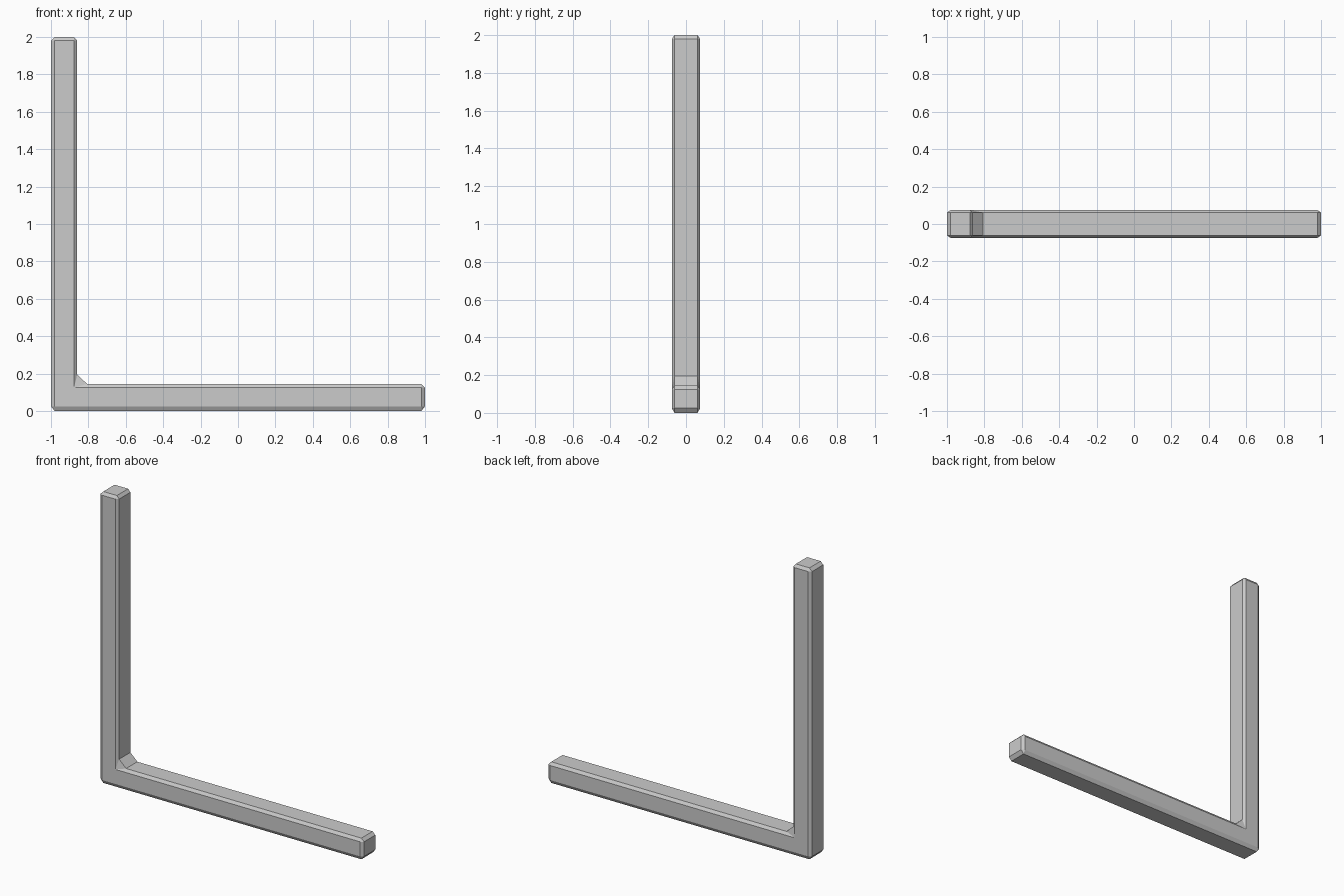
import bpy, bmesh

if "Cube" in bpy.data.objects:
    bpy.data.objects.remove(bpy.data.objects["Cube"])

# Flat L face outline (x, z) on front and back
face = [(-.98, .025), (.98, .025), (.98, .125), (-.81, .125),
        (-.877, .125), (-.877, .195), (-.877, 1.98), (-.98, 1.98)]
# Outer rim outline (x, z), each paired with its nearest face point
rim = [(-1, .025), (-.98, 0), (.98, 0), (1, .025), (1, .125), (.98, .145),
       (-.807, .145), (-.86, .195), (-.86, 1.98), (-.877, 2), (-.98, 2), (-1, 1.98)]
pair = [0, 0, 1, 1, 2, 2, 3, 5, 6, 6, 7, 7]
CORNER = 4          # inside corner of the L
Y_FACE, Y_RIM = .075, .061

bm = bmesh.new()
rims = []
for side in (-1, 1):
    f = [bm.verts.new((x, side * Y_FACE, z)) for x, z in face]
    r = [bm.verts.new((x, side * Y_RIM, z)) for x, z in rim]
    rims.append(r)
    bm.faces.new(f)
    # Chamfer strip, with a triangular gusset at the inside corner
    for i in range(len(r)):
        j = (i + 1) % len(r)
        a, b = f[pair[i]], f[pair[j]]
        if i == 6:
            c = f[CORNER]
            for tri in ((a, c, r[i]), (c, r[j], r[i]), (c, b, r[j])):
                bm.faces.new(tri)
        elif a is b:
            bm.faces.new((a, r[i], r[j]))
        else:
            bm.faces.new((a, r[i], r[j], b))

# Side walls around the L
front, back = rims
for i in range(len(front)):
    j = (i + 1) % len(front)
    bm.faces.new((front[i], back[i], back[j], front[j]))

bmesh.ops.recalc_face_normals(bm, faces=bm.faces[:])
mesh = bpy.data.meshes.new("corner_beam")
bm.to_mesh(mesh)
bm.free()
bpy.context.collection.objects.link(bpy.data.objects.new("corner_beam", mesh))
